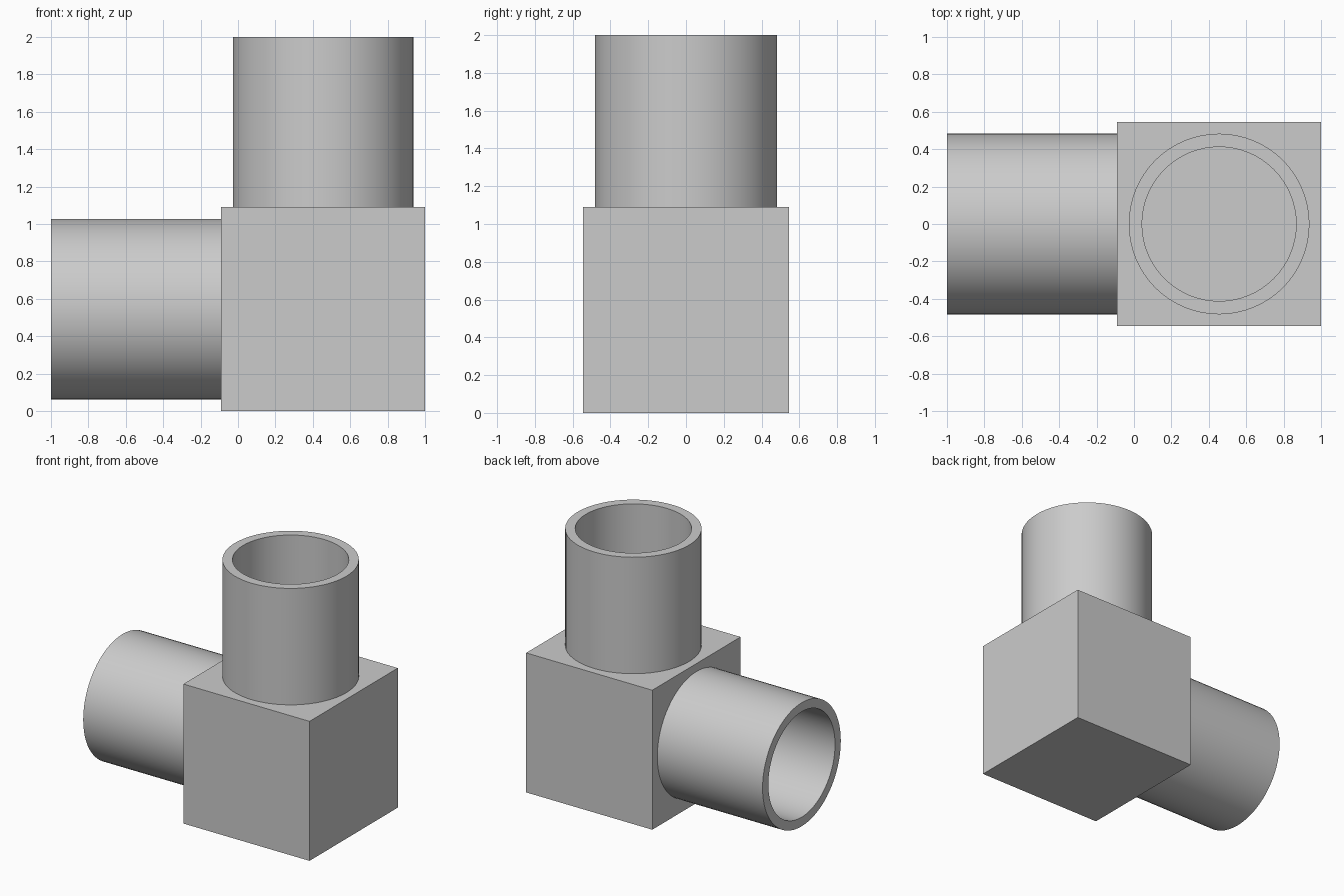
import bpy, bmesh, math
from mathutils import Matrix, Vector

if "Cube" in bpy.data.objects:
    bpy.data.objects.remove(bpy.data.objects["Cube"], do_unlink=True)

SIDE, LENGTH = 1.09, 0.91
OUTER, INNER, SEGMENTS = 0.483, 0.412, 64
CENTRE = Vector((1 - SIDE / 2, 0, SIDE / 2))

grey = bpy.data.materials.new("plain grey")
grey.use_nodes = True
colour = (0.6, 0.6, 0.6, 1)
grey.diffuse_color = colour
grey.node_tree.nodes["Principled BSDF"].inputs["Base Color"].default_value = colour


def add_object(name, bm):
    bmesh.ops.recalc_face_normals(bm, faces=bm.faces)
    mesh = bpy.data.meshes.new(name)
    bm.to_mesh(mesh)
    bm.free()
    mesh.materials.append(grey)
    obj = bpy.data.objects.new(name, mesh)
    bpy.context.collection.objects.link(obj)
    return obj


def add_pipe(name, rotation):
    """Spin a wall section into an open pipe standing on a block face."""
    bm = bmesh.new()
    low, high = SIDE / 2, SIDE / 2 + LENGTH
    section = [(INNER, low), (INNER, high), (OUTER, high), (OUTER, low)]
    verts = [bm.verts.new((r, 0, z)) for r, z in section]
    edges = [bm.edges.new(pair) for pair in zip(verts, verts[1:])]
    bmesh.ops.spin(bm, geom=verts + edges, cent=(0, 0, 0), axis=(0, 0, 1),
                   angle=math.tau, steps=SEGMENTS, use_merge=True)
    bmesh.ops.remove_doubles(bm, verts=bm.verts, dist=0.0001)
    bmesh.ops.transform(bm, verts=bm.verts,
                        matrix=Matrix.Translation(CENTRE) @ rotation)
    # Point the outer wall away from the pipe axis
    pipe = add_object(name, bm)
    bpy.ops.object.select_all(action='DESELECT')
    pipe.select_set(True)
    bpy.context.view_layer.objects.active = pipe
    bpy.ops.object.shade_smooth_by_angle(angle=math.radians(30))


# Corner block closing the inner end of both pipes
block = bmesh.new()
bmesh.ops.create_cube(block, size=SIDE, matrix=Matrix.Translation(CENTRE))
add_object("corner_block", block)

# Upright pipe and sideways pipe
add_pipe("upright_pipe", Matrix.Identity(4))
add_pipe("side_pipe", Matrix.Rotation(-math.pi / 2, 4, 'Y'))
